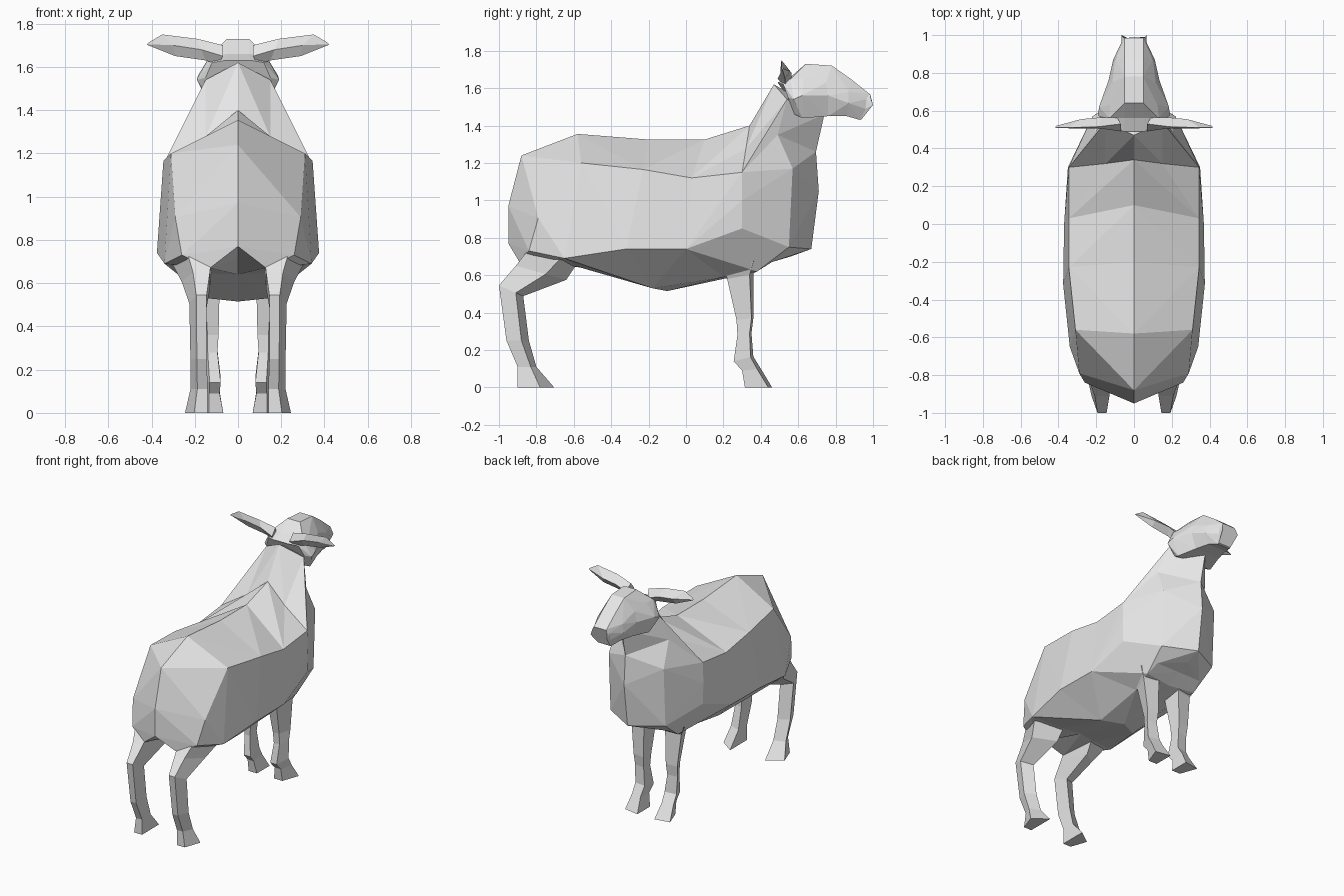
import bpy, bmesh
from mathutils import Vector

grey = bpy.data.materials.new("light_grey")
grey.diffuse_color = (0.8, 0.8, 0.8, 1)


def loft(name, rings, cap=True, convex=False, mirror=False):
    """Skin closed rings of points, merging repeated points."""
    bm = bmesh.new()
    known = {}

    def vert(p):
        key = tuple(round(c, 4) for c in p)
        if key not in known:
            known[key] = bm.verts.new(key)
        return known[key]

    def face(vs):
        vs = list(dict.fromkeys(vs))
        if len(vs) > 2 and not bm.faces.get(vs):
            bm.faces.new(vs)

    loops = [[vert(p) for p in r] for r in rings]
    n = len(loops[0])
    for r, s in zip(loops, loops[1:]):
        for j in range(n):
            k = (j + 1) % n
            a, b, c, d = r[j], r[k], s[k], s[j]
            if convex and len({a, b, c, d}) == 4:
                # choose the diagonal that folds outward
                normal = (b.co - a.co).cross(c.co - a.co)
                if (d.co - a.co).dot(normal) <= 0:
                    face([a, b, c])
                    face([a, c, d])
                else:
                    face([a, b, d])
                    face([b, c, d])
            else:
                face([a, b, c, d])
    if cap:
        face(loops[0])
        face(loops[-1])
    bmesh.ops.recalc_face_normals(bm, faces=bm.faces[:])
    mesh = bpy.data.meshes.new(name)
    bm.to_mesh(mesh)
    bm.free()
    mesh.materials.append(grey)
    ob = bpy.data.objects.new(name, mesh)
    bpy.context.collection.objects.link(ob)
    if mirror:
        ob.modifiers.new("Mirror", 'MIRROR')
    return ob


def whole(half):
    """Complete a half ring that runs from the top to the bottom centre."""
    return half + [(-x, y, z) for x, y, z in reversed(half[1:-1])]


# Barrel: half rings of spine, shoulder line, belly line, underside, keel
barrel = [
    [(0, -.88, 1.24), (0, -.95, .97), (0, -.95, .77), (0, -.95, .77), (0, -.95, .77)],
    [(0, -.88, 1.24), (.29, -.79, .905), (.26, -.84, .73), (.13, -.89, .67), (0, -.8, .715)],
    [(0, -.58, 1.355), (.31, -.56, 1.2), (.34, -.65, .69), (.14, -.58, .645), (0, -.55, .64)],
    [(0, -.2, 1.325), (.345, -.23, 1.165), (.375, -.32, .74), (.14, -.18, .53), (0, -.1, .515)],
    [(0, .1, 1.325), (.345, .03, 1.12), (.37, 0, .74), (.15, .2, .59), (0, .2, .58)],
]
barrel = [[t, s, s, b, b, u, c] for t, s, b, u, c in barrel]

# Shoulders, neck and breastbone
fore = [
    [(0, .34, 1.40), (.15, .32, 1.275), (.345, .3, 1.15), (.35, .3, 1.0),
     (.345, .3, .85), (.2, .38, .62), (0, .36, .61)],
    [(0, .47, 1.62), (.15, .54, 1.54), (.205, .49, 1.35), (.22, .57, 1.17),
     (.22, .55, .75), (.18, .46, .67), (0, .46, .67)],
    [(0, .47, 1.62), (0, .74, 1.46), (0, .695, 1.26), (0, .71, 1.05),
     (0, .67, .74), (0, .56, .70), (0, .46, .67)],
]
loft("body", [whole(r) for r in barrel + fore], cap=False, convex=True)

# Head: half rings of crown ridge, temple, cheek, jaw
head = [
    [(.06, .49, 1.63), (.12, .52, 1.62), (.15, .545, 1.55), (.13, .58, 1.46)],
    [(.05, .56, 1.66), (.13, .56, 1.65), (.19, .575, 1.54), (.14, .62, 1.44)],
    [(.05, .64, 1.73), (.125, .63, 1.65), (.185, .62, 1.56), (.14, .63, 1.44)],
    [(.05, .78, 1.72), (.115, .75, 1.63), (.135, .76, 1.56), (.1, .76, 1.45)],
    [(.05, .88, 1.65), (.1, .87, 1.58), (.11, .87, 1.52), (.075, .86, 1.45)],
    [(.05, .98, 1.57), (.065, .965, 1.54), (.065, .96, 1.49), (.05, .93, 1.43)],
    [(.05, .985, 1.565), (.06, .99, 1.54), (.065, 1.0, 1.51), (.05, .94, 1.435)],
]
loft("head", [h + [(-x, y, z) for x, y, z in reversed(h)] for h in head], convex=True)

# Ears: flattened, upper edge, back, lower edge, front
ears = [
    [(.07, .53, 1.70), (.07, .49, 1.65), (.09, .53, 1.61), (.09, .565, 1.65)],
    [(.19, .515, 1.73), (.17, .505, 1.68), (.15, .53, 1.63), (.17, .565, 1.68)],
    [(.35, .51, 1.75), (.30, .505, 1.70), (.29, .53, 1.65), (.28, .555, 1.69)],
    [(.41, .51, 1.715), (.42, .51, 1.705), (.415, .515, 1.70), (.41, .52, 1.705)],
]
loft("ears", ears, mirror=True)


def leg(name, rows):
    """Rows: back y, z; outer corner y; front y, z; inner x, outer x."""
    rings = []
    for yb, zb, ym, yf, zf, xi, xo in rows:
        t = (ym - yb) / (yf - yb)
        rings.append([(xi, yb, zb), (xi + (xo - xi) * .6, yb, zb),
                      (xo, ym, zb + (zf - zb) * t), (xi, yf, zf)])
    loft(name, rings, mirror=True)


# Hind legs with hock and hoof
leg("hind_legs", [
    (-.84, .74, -.66, -.57, .68, .12, .31),
    (-.91, .65, -.75, -.64, .575, .13, .26),
    (-1.0, .545, -.91, -.87, .488, .145, .225),
    (-.96, .25, -.88, -.84, .25, .145, .22),
    (-.90, .11, -.83, -.80, .11, .14, .22),
    (-.90, 0, -.78, -.705, 0, .14, .245),
])

# Front legs with knee and hoof
leg("front_legs", [
    (.20, .66, .36, .42, .68, .10, .24),
    (.22, .58, .34, .36, .605, .085, .20),
    (.27, .36, .35, .36, .37, .09, .175),
    (.275, .28, .34, .35, .29, .095, .17),
    (.255, .14, .345, .36, .165, .08, .165),
    (.30, .09, .38, .40, .10, .085, .165),
    (.315, 0, .44, .46, 0, .068, .18),
])
